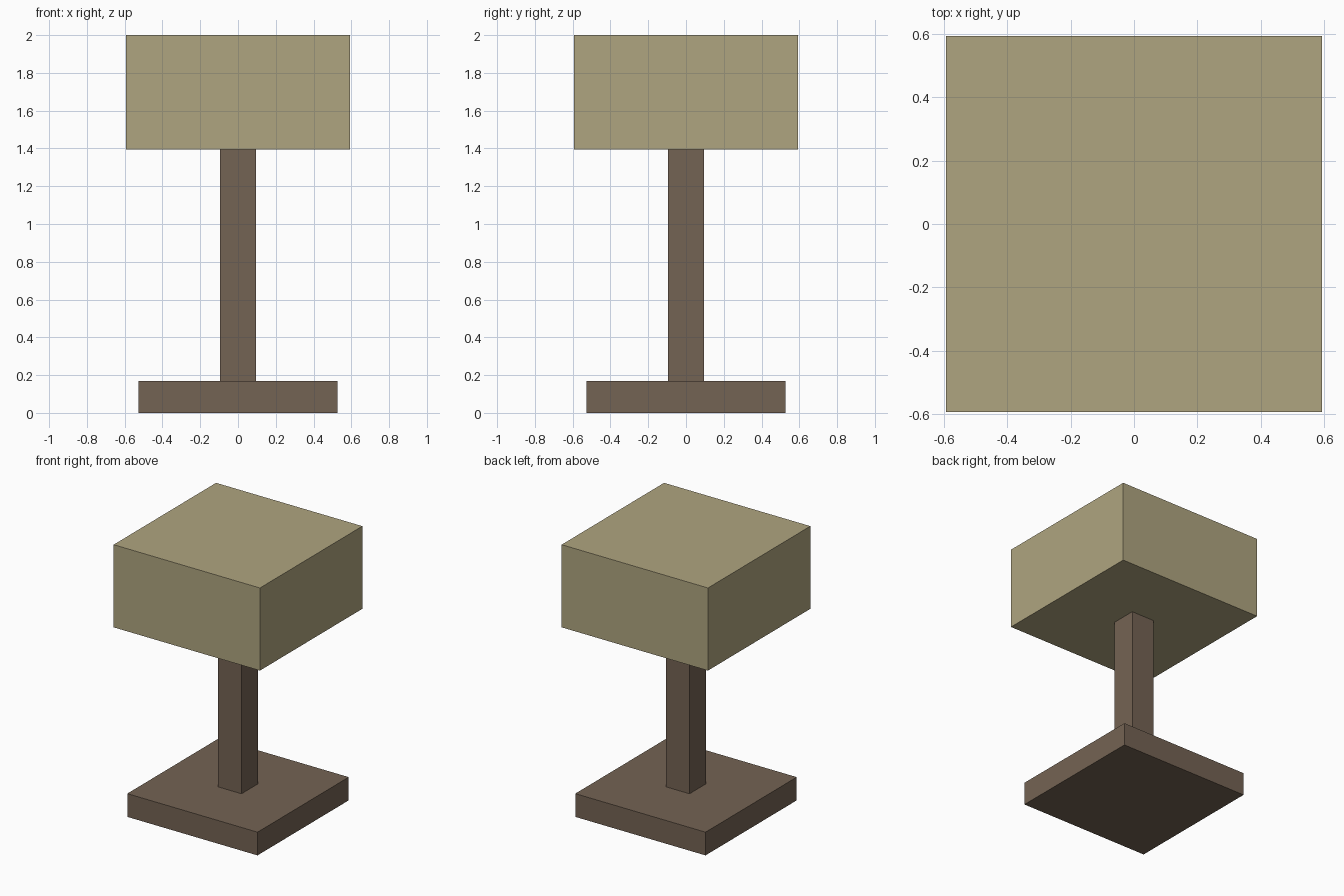
import bpy

# Remove the default cube
default = bpy.data.objects.get("Cube")
if default:
    bpy.data.objects.remove(default, do_unlink=True)


def make_material(name, rgb):
    mat = bpy.data.materials.new(name)
    mat.use_nodes = True
    color = (*rgb, 1.0)
    mat.diffuse_color = color
    mat.node_tree.nodes["Principled BSDF"].inputs["Base Color"].default_value = color
    return mat


def make_block(name, width, bottom, top, mat):
    """Square block centred on the z axis, spanning bottom to top."""
    bpy.ops.mesh.primitive_cube_add(size=1, location=(0, 0, (bottom + top) / 2))
    block = bpy.context.object
    block.name = name
    block.scale = (width, width, top - bottom)
    bpy.ops.object.transform_apply(location=False, rotation=False, scale=True)
    block.data.materials.append(mat)
    return block


wood = make_material("dark wood", (0.175, 0.125, 0.087))
fabric = make_material("beige fabric", (0.43, 0.375, 0.215))

# Foot plate, post and shade
make_block("base", 1.055, 0.0, 0.17, wood)
make_block("post", 0.19, 0.17, 1.395, wood)
make_block("lamp_shade", 1.185, 1.395, 2.0, fabric)
